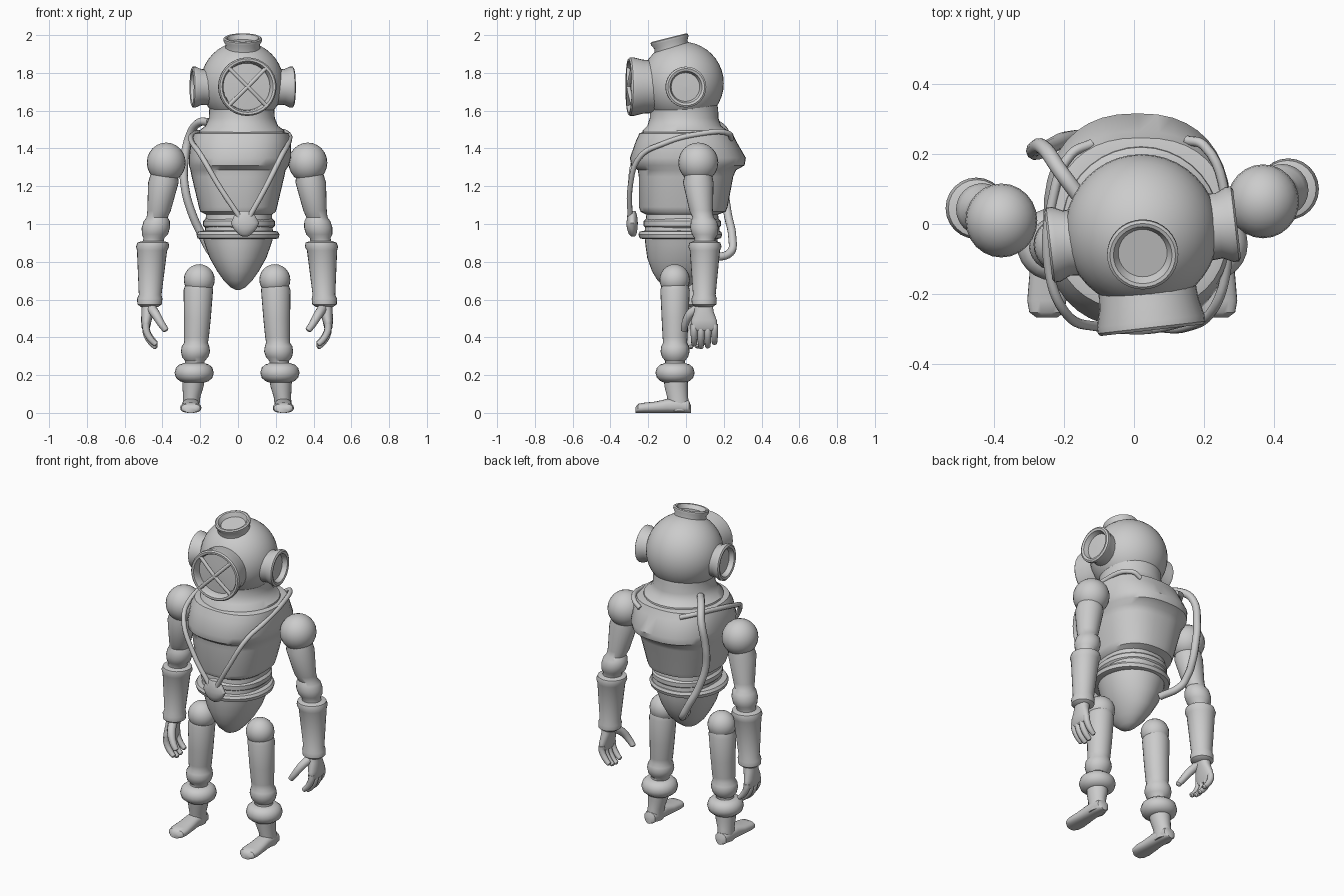
import bpy, bmesh, math
from mathutils import Vector, Matrix


def add_mesh(name, bm):
    bmesh.ops.recalc_face_normals(bm, faces=bm.faces)
    me = bpy.data.meshes.new(name)
    bm.to_mesh(me)
    bm.free()
    ob = bpy.data.objects.new(name, me)
    bpy.context.collection.objects.link(ob)
    return ob


def skin(bm, loops):
    for a, b in zip(loops, loops[1:]):
        n = len(a)
        for i in range(n):
            bm.faces.new((a[i], a[(i + 1) % n], b[(i + 1) % n], b[i]))
    bm.faces.new(loops[0])
    bm.faces.new(loops[-1])


def loft(name, rings, power=2.0, segs=24, axis='Z'):
    """rings: (x, y, z, half_width, half_depth) superellipse sections."""
    bm, loops = bmesh.new(), []
    for x, y, z, a, b in rings:
        loop = []
        for i in range(segs):
            t = 2 * math.pi * i / segs
            c, s = math.cos(t), math.sin(t)
            u = a * math.copysign(abs(c) ** (2 / power), c)
            v = b * math.copysign(abs(s) ** (2 / power), s)
            loop.append(bm.verts.new((x + u, y + v, z) if axis == 'Z' else (x + u, y, z + v)))
        loops.append(loop)
    skin(bm, loops)
    return add_mesh(name, bm)


def lathe(name, profile, origin, direction, segs=32):
    """profile: (radius, height) along the direction."""
    q = Vector(direction).to_track_quat('Z', 'Y')
    bm, loops = bmesh.new(), []
    for r, h in profile:
        loops.append([bm.verts.new(Vector(origin) + q @ Vector((
            r * math.cos(2 * math.pi * i / segs), r * math.sin(2 * math.pi * i / segs), h)))
            for i in range(segs)])
    skin(bm, loops)
    return add_mesh(name, bm)


def ball(name, loc, size, segs=32):
    bm = bmesh.new()
    bmesh.ops.create_uvsphere(bm, u_segments=segs, v_segments=segs // 2, radius=1,
                              matrix=Matrix.Translation(loc) @ Matrix.Diagonal((*size, 1)))
    return add_mesh(name, bm)


def tube(name, pts, radius, taper=None):
    cu = bpy.data.curves.new(name, 'CURVE')
    cu.dimensions = '3D'
    cu.bevel_depth = radius
    cu.bevel_resolution = 3
    cu.resolution_u = 6
    cu.use_fill_caps = True
    sp = cu.splines.new('BEZIER')
    sp.bezier_points.add(len(pts) - 1)
    for i, (bp, p) in enumerate(zip(sp.bezier_points, pts)):
        bp.co = p
        bp.handle_left_type = bp.handle_right_type = 'AUTO'
        bp.radius = taper[i] if taper else 1
    tmp = bpy.data.objects.new(name + "_path", cu)
    bpy.context.collection.objects.link(tmp)
    me = bpy.data.meshes.new_from_object(tmp)
    bpy.data.objects.remove(tmp)
    me.name = name
    ob = bpy.data.objects.new(name, me)
    bpy.context.collection.objects.link(ob)


# Torso with overhanging yoke
loft("torso", [
    (.005, -.02, .95, .18, .20), (.005, -.02, 1.05, .175, .19), (0, -.015, 1.065, .20, .225),
    (0, -.015, 1.09, .207, .235), (0, 0, 1.25, .245, .25), (0, .005, 1.285, .252, .26),
    (.005, .01, 1.31, .265, .30), (.01, .01, 1.35, .27, .307), (.015, 0, 1.44, .265, .265),
    (.02, 0, 1.48, .25, .247), (.02, -.005, 1.487, .22, .22)], 2.4, 40)

# Neck collar
loft("neck_collar", [
    (.02, -.005, 1.47, .23, .23), (.02, -.005, 1.495, .225, .225), (.02, -.01, 1.52, .192, .195),
    (.02, -.01, 1.56, .175, .182), (.02, -.01, 1.61, .172, .18), (.025, -.02, 1.66, .18, .18)], 2, 36)

# Hips: waist flange and rounded bowl
loft("waist_flange", [
    (0, -.03, .92, .195, .195), (0, -.03, .925, .215, .215), (0, -.03, .945, .22, .222),
    (0, -.03, .96, .21, .215), (0, -.03, .965, .18, .19)], 2.1, 36)
loft("waist_band", [
    (.005, -.02, .975, .175, .19), (.005, -.02, .99, .19, .205),
    (.005, -.02, 1.015, .19, .205), (.005, -.02, 1.03, .175, .19)], 2.2, 36)
loft("hip_bowl", [
    (0, -.025, .94, .19, .195), (0, -.025, .89, .175, .19), (0, -.03, .82, .15, .175),
    (0, -.035, .75, .11, .145), (0, -.045, .70, .075, .105), (0, -.05, .665, .04, .06),
    (0, -.05, .65, .01, .015)], 2, 36)

# Helmet, turned slightly to one side
turn = math.radians(6.5)
right = Vector((math.cos(turn), math.sin(turn), 0))
front = Vector((math.sin(turn), -math.cos(turn), 0))
ball("helmet", (.022, -.02, 1.745), (.22, .22, .22), 40)
port = [(.1, .14), (.094, .22), (.108, .25), (.108, .266), (.098, .272), (.085, .268),
        (.076, .24), (.001, .243)]
for s, n in ((1, "right"), (-1, "left")):
    lathe(n + "_port", port, (.025, -.03, 1.725), right * s)
lathe("top_port", [(.1, .16), (.09, .21), (.102, .232), (.102, .244), (.094, .249), (.084, .247),
                   (.07, .222), (.001, .222)], (.025, -.03, 1.745), (0, -.24, .97))
face = Vector((.02, -.03, 1.727))
lathe("front_window", [(.135, .08), (.143, .2), (.155, .25), (.155, .268), (.148, .276),
                       (.136, .275), (.128, .262), (.124, .228), (.001, .236)], face, front)
for s in (1, -1):
    d = (right + Vector((0, 0, s))).normalized()
    mid = face + front * .275
    tube("window_bar", [mid - d * .14 - front * .01, mid, mid + d * .14 - front * .01], .011)


def arm(n, s, dx, dy):
    def P(x, y, z):
        return (s * (x + dx), y + dy, z)
    ball(n + "_shoulder", P(.37, .065, 1.325), (.103, .106, .106), 24)
    upper = [(.375, .065, 1.32, .06), (.385, .065, 1.22, .081), (.408, .08, 1.07, .062),
             (.418, .09, 1.035, .056), (.42, .095, 1.015, .069), (.425, .097, .98, .075),
             (.43, .1, .945, .069), (.435, .1, .925, .055), (.44, .1, .9, .055)]
    lower = [(.44, .1, .91, .055), (.44, .1, .902, .082), (.442, .1, .88, .088),
             (.445, .1, .86, .08), (.455, .097, .625, .06), (.457, .096, .605, .067),
             (.458, .096, .575, .065), (.458, .096, .56, .045)]
    for part, rings in (("_upper_arm", upper), ("_forearm", lower)):
        loft(n + part, [(*P(*r[:3]), r[3], r[3]) for r in rings])
    # Hand: palm, four fingers, thumb
    loft(n + "_palm", [(*P(.458, .096, .6), .04, .045), (*P(.467, .095, .54), .034, .05),
                       (*P(.475, .095, .49), .028, .068), (*P(.478, .097, .45), .022, .07),
                       (*P(.476, .097, .435), .014, .062)], 2.3)
    for i in range(4):
        y, lift = .043 + .036 * i, (.015, 0, .004, .022)[i]
        tube(n + "_finger", [P(.477, y, .47), P(.475, y, .42 + lift), P(.452, y, .375 + lift),
                             P(.425, y, .348 + lift), P(.42, y, .344 + lift)],
             .019, (1, 1, .9, .75, .3))
    tube(n + "_thumb", [P(.452, .075, .56), P(.425, .02, .52), P(.395, -.005, .47),
                        P(.372, -.01, .437), P(.369, -.01, .432)], .022, (1.2, 1.1, .9, .75, .3))


def leg(n, s, dx):
    def X(x):
        return s * (x + dx)
    ball(n + "_hip_joint", (X(.195), -.06, .705), (.082, .08, .082), 24)
    thigh = [(.198, .68, .07), (.2, .65, .078), (.205, .5, .071), (.21, .4, .066),
             (.212, .372, .063), (.215, .352, .073), (.215, .325, .077), (.217, .295, .069),
             (.218, .275, .052), (.22, .23, .052)]
    cuff = [(.222, .263, .055), (.222, .256, .078), (.222, .24, .096), (.222, .212, .104),
            (.222, .185, .096), (.222, .168, .076), (.222, .16, .055)]
    for part, rings in (("_thigh", thigh), ("_knee_cuff", cuff)):
        loft(n + part, [(X(x), -.058, z, r, r) for x, z, r in rings])
    loft(n + "_shin", [(X(.224), -.055, .2, .062, .064), (X(.228), -.052, .14, .056, .062),
                       (X(.235), -.045, .085, .046, .055), (X(.238), -.04, .05, .045, .058),
                       (X(.239), -.04, .01, .043, .055)])
    foot = [(.026, .02, .02), (.015, .037, .033), (-.04, .045, .038), (-.1, .046, .037),
            (-.16, .051, .03), (-.22, .056, .027), (-.253, .05, .024), (-.268, .03, .015)]
    loft(n + "_foot", [(X(.24), y, h, w, h) for y, w, h in foot], 2.5, 24, 'Y')


arm("right", 1, 0, 0)
arm("left", -1, .01, -.055)
leg("right", 1, 0)
leg("left", -1, .01)

# Air hose down the back
tube("air_hose", [(-.15, .07, 1.54), (-.21, .15, 1.535), (-.255, .215, 1.47), (-.285, .215, 1.32),
                  (-.282, .205, 1.2), (-.245, .22, 1.06), (-.185, .245, .93),
                  (-.14, .235, .85), (-.09, .12, .82)], .022)

# Harness cords and pendant weight
tube("right_cord", [(.15, .24, 1.45), (.2, .225, 1.48), (.265, .06, 1.475), (.266, -.12, 1.425),
                    (.23, -.24, 1.36), (.15, -.295, 1.2), (.05, -.295, 1.02)], .014)
tube("left_cord", [(-.12, .23, 1.46), (-.18, .2, 1.48), (-.235, .06, 1.475), (-.245, -.12, 1.435),
                   (-.2, -.25, 1.37), (-.1, -.295, 1.2), (.02, -.295, 1.02)], .014)
loft("pendant_weight", [(.035, -.285, 1.07, .03, .018), (.035, -.285, 1.045, .055, .026),
                        (.037, -.285, 1.005, .075, .03), (.037, -.285, .975, .06, .028),
                        (.037, -.282, .945, .035, .02), (.037, -.28, .935, .015, .01)])

# Smooth shading with kept creases
for ob in bpy.context.collection.objects:
    ob.select_set(True)
    bpy.context.view_layer.objects.active = ob
bpy.ops.object.shade_smooth_by_angle(angle=math.radians(40))
